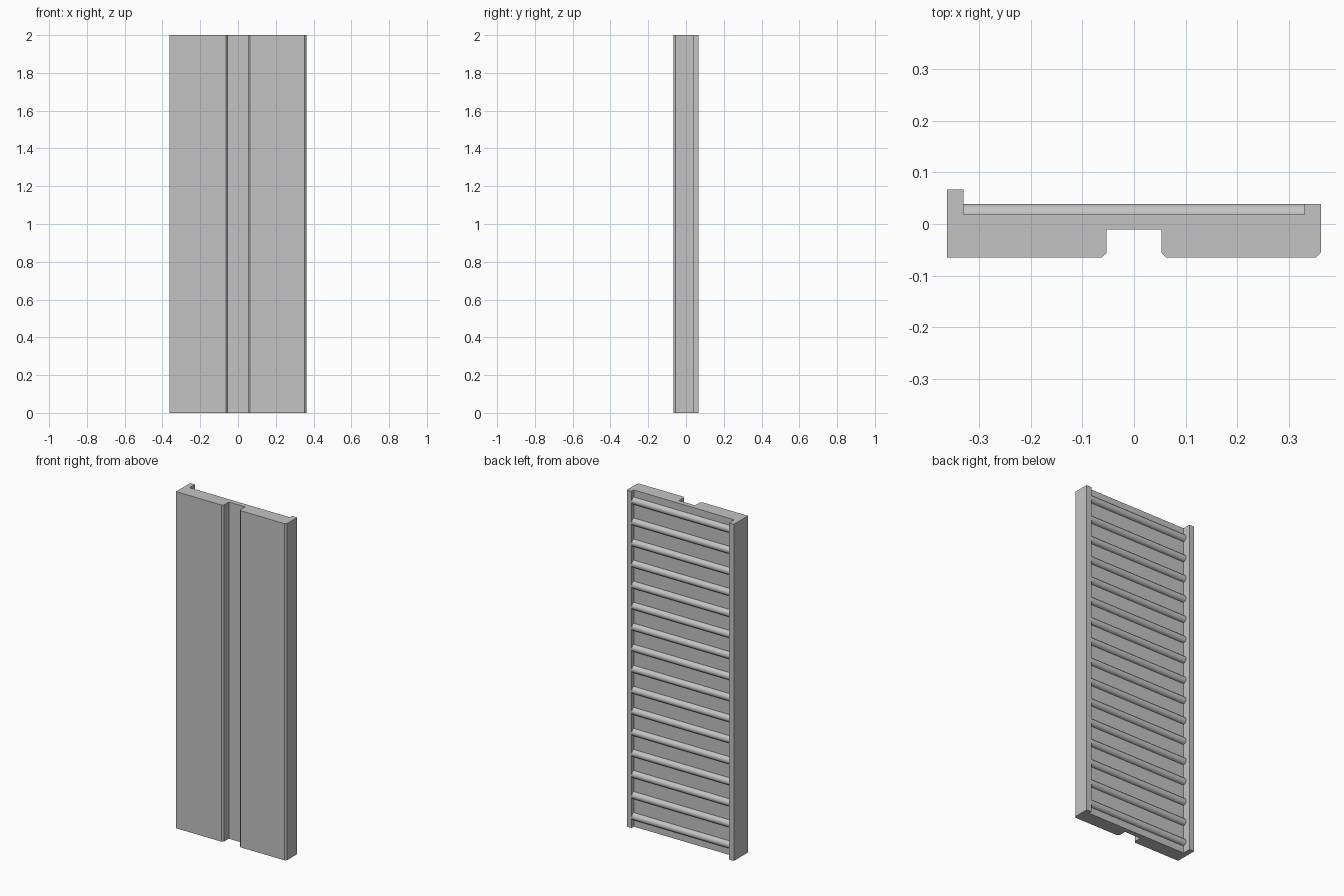
import bpy, bmesh, math

cube = bpy.data.objects.get("Cube")
if cube:
    bpy.data.objects.remove(cube, do_unlink=True)

HEIGHT = 2.0
HALF_W = 0.362
INNER = 0.33        # inner faces of the two back strips
FRONT, FLOOR, STRIP, LIP = -0.065, 0.018, 0.039, 0.067
GROOVE, GROOVE_Y = 0.053, -0.011
CUT = 0.01          # chamfer size
RODS = 16

grey = bpy.data.materials.new("plain grey")
grey.use_nodes = True
colour = (0.55, 0.55, 0.55, 1)
grey.diffuse_color = colour
grey.node_tree.nodes["Principled BSDF"].inputs["Base Color"].default_value = colour


def extrude_profile(name, points, vector):
    """Close a profile into a face and extrude it into a solid."""
    bm = bmesh.new()
    face = bm.faces.new([bm.verts.new(p) for p in points])
    new = bmesh.ops.extrude_face_region(bm, geom=[face], use_keep_orig=True)["geom"]
    bmesh.ops.translate(bm, vec=vector, verts=[v for v in new if isinstance(v, bmesh.types.BMVert)])
    bmesh.ops.recalc_face_normals(bm, faces=bm.faces)
    mesh = bpy.data.meshes.new(name)
    bm.to_mesh(mesh)
    bm.free()
    mesh.materials.append(grey)
    obj = bpy.data.objects.new(name, mesh)
    bpy.context.collection.objects.link(obj)
    return obj


# Panel: grooved front, tall lip on one back edge, low strip on the other
profile = [
    (-HALF_W, FRONT),
    (-GROOVE - CUT, FRONT), (-GROOVE, FRONT + CUT), (-GROOVE, GROOVE_Y),
    (GROOVE, GROOVE_Y), (GROOVE, FRONT + CUT), (GROOVE + CUT, FRONT),
    (HALF_W - CUT, FRONT), (HALF_W, FRONT + CUT),
    (HALF_W, STRIP), (INNER, STRIP), (INNER, FLOOR),
    (-INNER, FLOOR), (-INNER, LIP), (-HALF_W, LIP),
]
extrude_profile("panel", [(x, y, 0) for x, y in profile], (0, 0, HEIGHT))

# Half-round rods across the recessed back
radius = STRIP - FLOOR
steps = 16
for i in range(RODS):
    z = HEIGHT * (i + 0.5) / RODS
    arc = [math.pi * k / steps for k in range(steps + 1)]
    points = [(-INNER, FLOOR + radius * math.sin(a), z + radius * math.cos(a)) for a in arc]
    rod = extrude_profile(f"rod_{i + 1}", points, (2 * INNER, 0, 0))
    bpy.ops.object.select_all(action="DESELECT")
    rod.select_set(True)
    bpy.context.view_layer.objects.active = rod
    bpy.ops.object.shade_smooth_by_angle(angle=math.radians(30))
